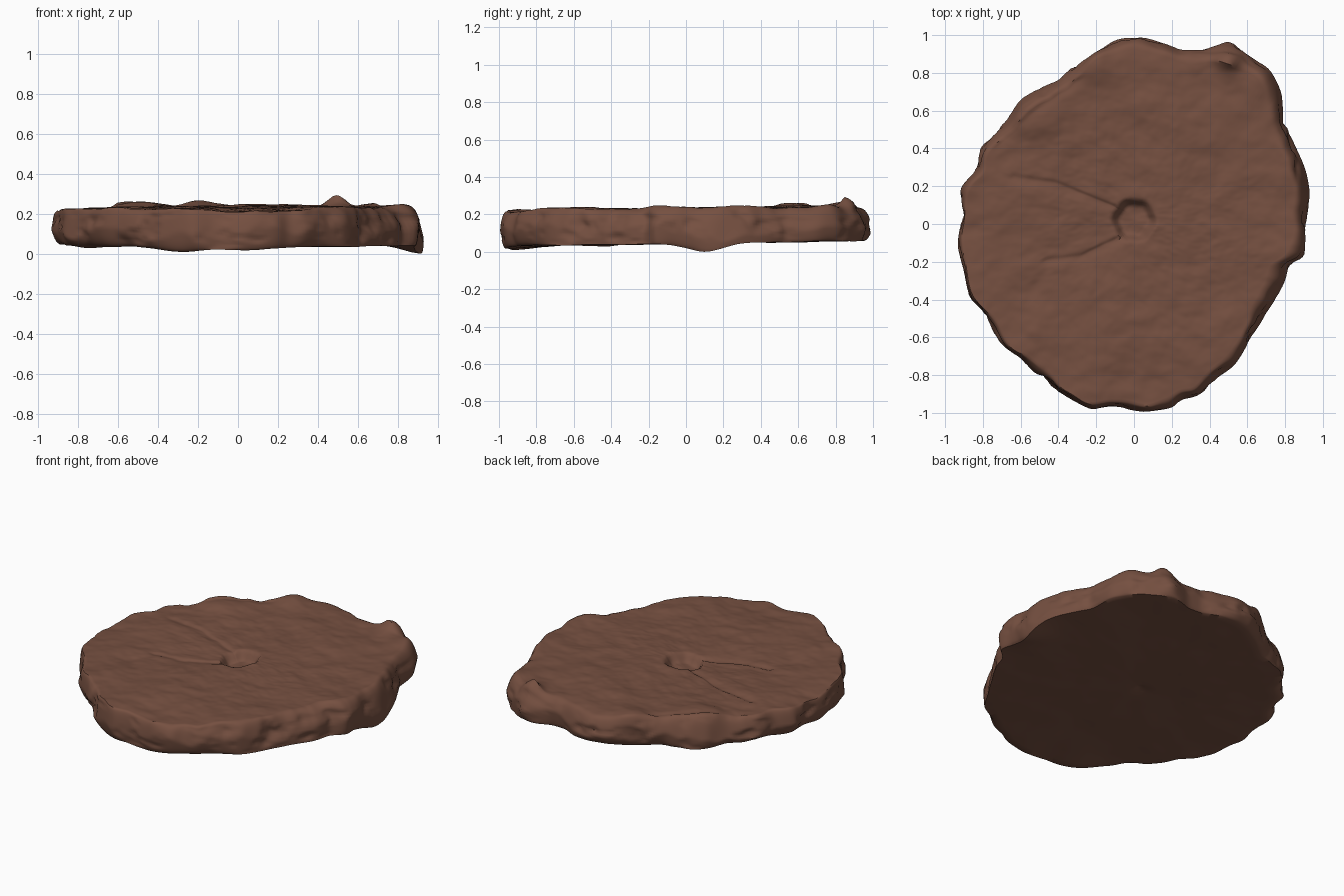
import bpy, bmesh, math
from mathutils import Vector, noise

if "Cube" in bpy.data.objects:
    bpy.data.objects.remove(bpy.data.objects["Cube"], do_unlink=True)

SEGMENTS, TOP_RINGS, SIDE_RINGS, BOTTOM_RINGS = 360, 72, 18, 20
PIT = Vector((0, 0.02))

# Ragged outline of the slab, anticlockwise from the left side
OUTLINE = [(.91, 0), (.93, .18), (.91, .28), (.85, .42), (.79, .55), (.78, .7), (.72, .82),
           (.64, .87), (.58, .91), (.51, .975), (.42, .94), (.36, .92), (.25, .92), (.15, .96),
           (.03, 1), (-.08, .98), (-.22, .91), (-.4, .76), (-.6, .66), (-.68, .54),
           (-.81, .42), (-.84, .28), (-.92, .19), (-.91, .03), (-.935, -.11), (-.9, -.25),
           (-.87, -.39), (-.8, -.46), (-.7, -.64), (-.6, -.71), (-.48, -.83), (-.38, -.9),
           (-.22, -.985), (-.12, -.965), (.05, -.995), (.2, -.975), (.25, -.93), (.34, -.91),
           (.45, -.81), (.53, -.75), (.62, -.6), (.7, -.47), (.8, -.3), (.82, -.21),
           (.9, -.18), (.91, -.08)]

# Lumps on the top and dips on the underside: x, y, height, width
LUMPS = [(.5, .88, .075, .06), (-.52, .6, .045, .14), (-.2, .84, .03, .09), (.68, .76, .015, .08),
         (.8, .3, .012, .12), (.83, -.2, .02, .14), (-.6, -.65, .012, .1), (-.05, -.97, -.02, .2),
         (-.9, 0, -.015, .15)]
DIPS = [(.92, .1, -.045, .14), (-.3, -.93, -.02, .16), (.05, -1, -.015, .16), (-.78, -.45, -.015, .1),
        (-.05, 0, .015, .04)]

# Cracks running over the top
CRACKS = [[(-.64, .25), (-.42, .22), (-.25, .15), (-.1, .09)],
          [(-.46, -.19), (-.28, -.17), (-.18, -.12), (-.09, -.08)],
          [(-.7, .45), (-.5, .62), (-.3, .76)]]


def smoothstep(a, b, v):
    t = min(max((v - a) / (b - a), 0), 1)
    return t * t * (3 - 2 * t)


def rough(x, y, z, scale):
    return noise.fractal(Vector((x, y, z)) * scale, 0.9, 2.0, 3)


def blur(values, reach):
    n = len(values)
    return [sum(values[(i + k) % n] for k in range(-reach, reach + 1)) / (2 * reach + 1)
            for i in range(n)]


def outline_radius():
    """Outline sampled as a radius for each segment, then slightly rounded."""
    polar = sorted((math.atan2(y, x) % math.tau, math.hypot(x, y)) for x, y in OUTLINE)
    first, last = polar[0], polar[-1]
    polar = [(last[0] - math.tau, last[1])] + polar + [(first[0] + math.tau, first[1])]
    radii = []
    for i in range(SEGMENTS):
        a = math.tau * i / SEGMENTS
        for (a0, r0), (a1, r1) in zip(polar, polar[1:]):
            if a0 <= a <= a1:
                radii.append(r0 + (r1 - r0) * (a - a0) / (a1 - a0))
                break
    return blur(radii, 1)


def bumps(x, y, table):
    return sum(h * math.exp(-((x - bx) ** 2 + (y - by) ** 2) / (w * w)) for bx, by, h, w in table)


def crack_step(p, a, b):
    """Small ledge along a crack: sharp on one side, fading away on the other."""
    a, b = Vector(a), Vector(b)
    run = b - a
    t = min(max((p - a).dot(run) / run.length_squared, 0), 1)
    away = p - a - run * t
    fade = 0.012 if run.cross(away) > 0 else 0.035
    return math.exp(-(away.length / fade) ** 2)


def top_height(x, y):
    z = 0.228 + 0.007 * x + 0.006 * y + bumps(x, y, LUMPS)
    z += 0.014 * rough(x, y, 0, 2.2) + 0.006 * rough(x, y * 1.5, 5, 7)
    p = Vector((x, y))
    for crack in CRACKS:
        z -= 0.009 * max(crack_step(p, a, b) for a, b in zip(crack, crack[1:]))
    # shallow hollow in the middle, with a slightly angular edge
    d = p - PIT
    edge = 0.115 + 0.004 * math.cos(6 * math.atan2(d.y, d.x) + 0.5)
    return z - 0.055 * (1 - smoothstep(edge - 0.045, edge + 0.008, d.length))


def bottom_height(x, y):
    return 0.044 + 0.016 * y + 0.008 * rough(x, y, 9, 2.5) + bumps(x, y, DIPS)


radius = outline_radius()
soft = blur(radius, 7)


def rim(i, level):
    """Radius at the top (level 1) or the bottom (level 0) of the side wall."""
    a = math.tau * i / SEGMENTS
    c, s = math.cos(a), math.sin(a)
    chips = 0.045 * rough(c, s, 3 + 4 * level, 3.5)
    base = min(radius[i], soft[i] + 0.01)
    if level:
        slope = 0.025 * math.exp(-((a - 2.2) / 0.3) ** 2)
        return base - max(0.015, 0.045 + 0.025 * math.cos(a - 0.3) + slope + chips)
    return base - max(0.004, 0.032 - 0.025 * c + chips)


top_rim = blur([rim(i, 1) for i in range(SEGMENTS)], 2)
bottom_rim = blur([rim(i, 0) for i in range(SEGMENTS)], 2)

# Slab as rings from the top centre, over the edge, to the bottom centre
bm = bmesh.new()
rings = []


def add_ring(place):
    ring = []
    for i in range(SEGMENTS):
        a = math.tau * i / SEGMENTS
        ring.append(bm.verts.new(place(i, Vector((math.cos(a), math.sin(a))))))
    rings.append(ring)


def flat_ring(t, edge, height):
    def place(i, d):
        p = PIT * (1 - t) + d * edge[i] * t
        return p.x, p.y, height(p.x, p.y)
    add_ring(place)


def side_ring(t):
    def place(i, d):
        z1, z0 = top_height(*(d * top_rim[i])), bottom_height(*(d * bottom_rim[i]))
        # the widest level wanders up and down, leaving broken facets
        peak = 0.55 + 0.3 * rough(d.x, d.y, 2, 3)
        peak = min(max(peak, 0.25), 0.8)
        rise = t / peak if t < peak else (1 - t) / (1 - peak)
        start = top_rim[i] if t < peak else bottom_rim[i]
        bulge = rise ** 0.65
        r = start + (radius[i] - start) * bulge
        z = z1 + (z0 - z1) * (t - 0.06 * math.sin(math.tau * t))
        dent = min(rough(d.x, d.y, z * 2, 5) + 0.1, 0)
        p = d * (r + 0.03 * math.sin(math.pi * t) * dent)
        return p.x, p.y, z
    add_ring(place)


for k in range(1, TOP_RINGS + 1):
    flat_ring(k / TOP_RINGS, top_rim, top_height)
for k in range(1, SIDE_RINGS):
    side_ring(k / SIDE_RINGS)
for k in range(BOTTOM_RINGS, 0, -1):
    flat_ring(k / BOTTOM_RINGS, bottom_rim, bottom_height)

for upper, lower in zip(rings, rings[1:]):
    for i in range(SEGMENTS):
        j = (i + 1) % SEGMENTS
        bm.faces.new((upper[i], lower[i], lower[j], upper[j]))
for ring, height in ((rings[0], top_height), (rings[-1], bottom_height)):
    hub = bm.verts.new((PIT.x, PIT.y, height(*PIT)))
    for i in range(SEGMENTS):
        bm.faces.new((hub, ring[i], ring[(i + 1) % SEGMENTS]))
bmesh.ops.recalc_face_normals(bm, faces=bm.faces)

# Rest on the ground
lowest = min(v.co.z for v in bm.verts)
bmesh.ops.translate(bm, verts=bm.verts, vec=Vector((0, 0, -lowest)))

mesh = bpy.data.meshes.new("stone_slab")
bm.to_mesh(mesh)
bm.free()
slab = bpy.data.objects.new("stone_slab", mesh)
bpy.context.collection.objects.link(slab)

# Reddish brown stone
stone = bpy.data.materials.new("brown_stone")
stone.use_nodes = True
colour = (0.18, 0.08, 0.052, 1)
stone.diffuse_color = colour
stone.node_tree.nodes["Principled BSDF"].inputs["Base Color"].default_value = colour
mesh.materials.append(stone)

bpy.context.view_layer.objects.active = slab
slab.select_set(True)
bpy.ops.object.shade_smooth_by_angle(angle=math.radians(50))
